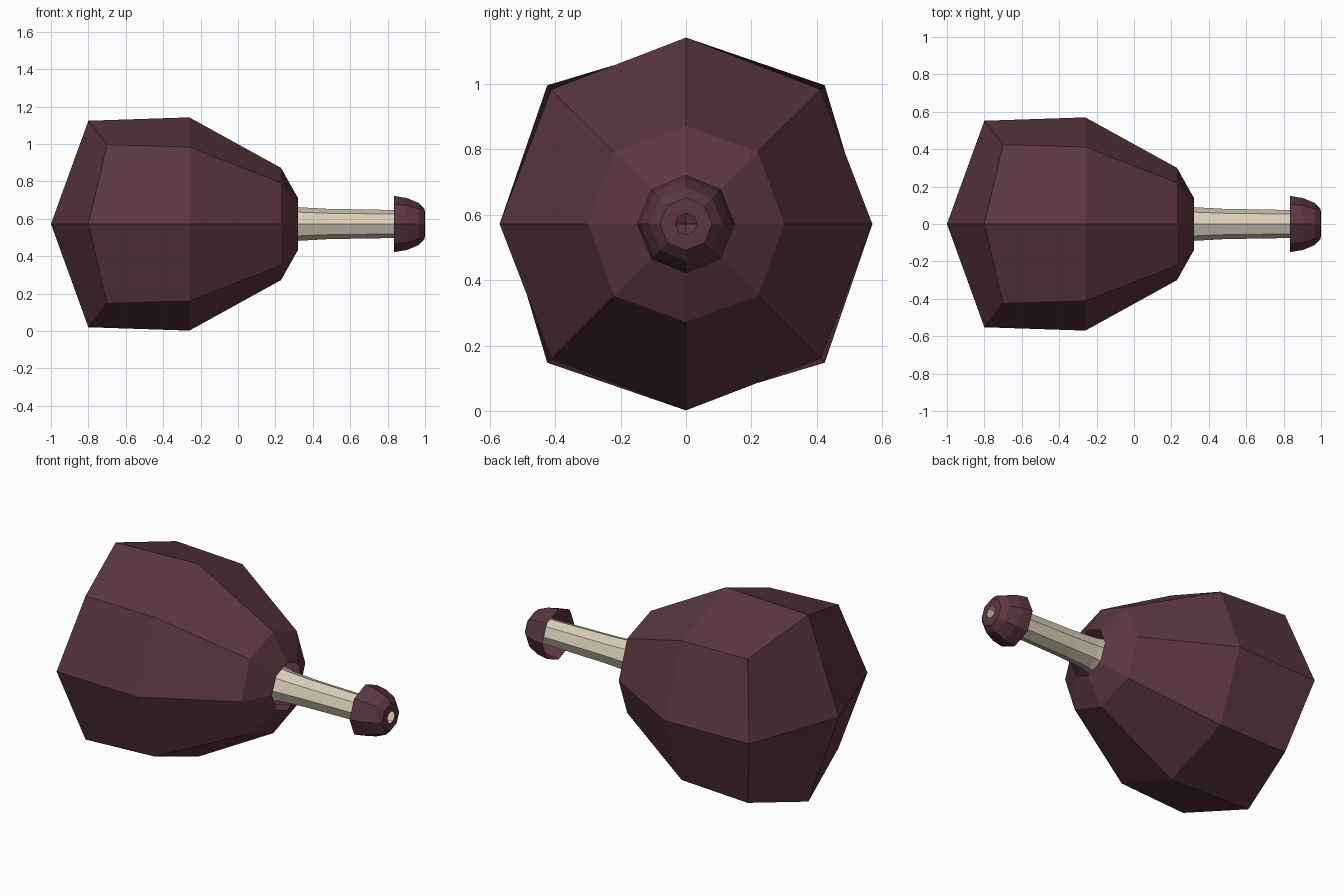
import bpy, bmesh, math

if "Cube" in bpy.data.objects:
    bpy.data.objects.remove(bpy.data.objects["Cube"])

ZC = 0.572  # height of the long axis


def material(name, rgb):
    m = bpy.data.materials.new(name)
    m.diffuse_color = (*rgb, 1)
    m.use_nodes = True
    m.node_tree.nodes["Principled BSDF"].inputs["Base Color"].default_value = m.diffuse_color
    return m


def lathe_x(name, rings, mat, apex=None):
    """Eight-sided open shell along x. Each ring: (x, r) or (x, r, x_diag, r_diag)."""
    bm = bmesh.new()
    loops = []
    for ring in rings:
        x, r = ring[:2]
        xd, rd = ring[2:] if len(ring) == 4 else (x, r)
        loop = []
        for i in range(8):
            a = i * math.pi / 4
            px, pr = (xd, rd) if i % 2 else (x, r)
            loop.append(bm.verts.new((px, pr * math.cos(a), ZC + pr * math.sin(a))))
        loops.append(loop)
    for a, b in zip(loops, loops[1:]):
        for i in range(8):
            j = (i + 1) % 8
            bm.faces.new((a[i], a[j], b[j], b[i]))
    # four quads meeting at the rounded end
    if apex is not None:
        tip = bm.verts.new((apex, 0, ZC))
        first = loops[0]
        for i in range(0, 8, 2):
            bm.faces.new((tip, first[(i + 2) % 8], first[i + 1], first[i]))
    bmesh.ops.recalc_face_normals(bm, faces=bm.faces)
    # make sure the shell faces outward
    f = max(bm.faces, key=lambda f: f.calc_center_median().z)
    if f.normal.z < 0:
        bmesh.ops.reverse_faces(bm, faces=bm.faces)
    me = bpy.data.meshes.new(name)
    bm.to_mesh(me)
    bm.free()
    me.materials.append(mat)
    ob = bpy.data.objects.new(name, me)
    bpy.context.collection.objects.link(ob)
    return ob


maroon = material("maroon", (0.105, 0.037, 0.053))
cream = material("cream", (0.70, 0.62, 0.48))

# Rattle head, open where the handle enters
lathe_x("head", [(-0.80, 0.552, -0.70, 0.60), (-0.26, 0.57, -0.26, 0.582),
                 (0.23, 0.30, 0.23, 0.311), (0.32, 0.14)], maroon, apex=-1.0)

# Hollow handle
lathe_x("handle", [(0.24, 0.105), (0.32, 0.09), (0.48, 0.081),
                   (0.83, 0.075), (0.985, 0.075)], cream)

# Domed end cap with a small hole
lathe_x("end_cap", [(0.834, 0.15), (0.903, 0.139), (0.968, 0.112),
                    (0.998, 0.08), (1.0, 0.033)], maroon)
